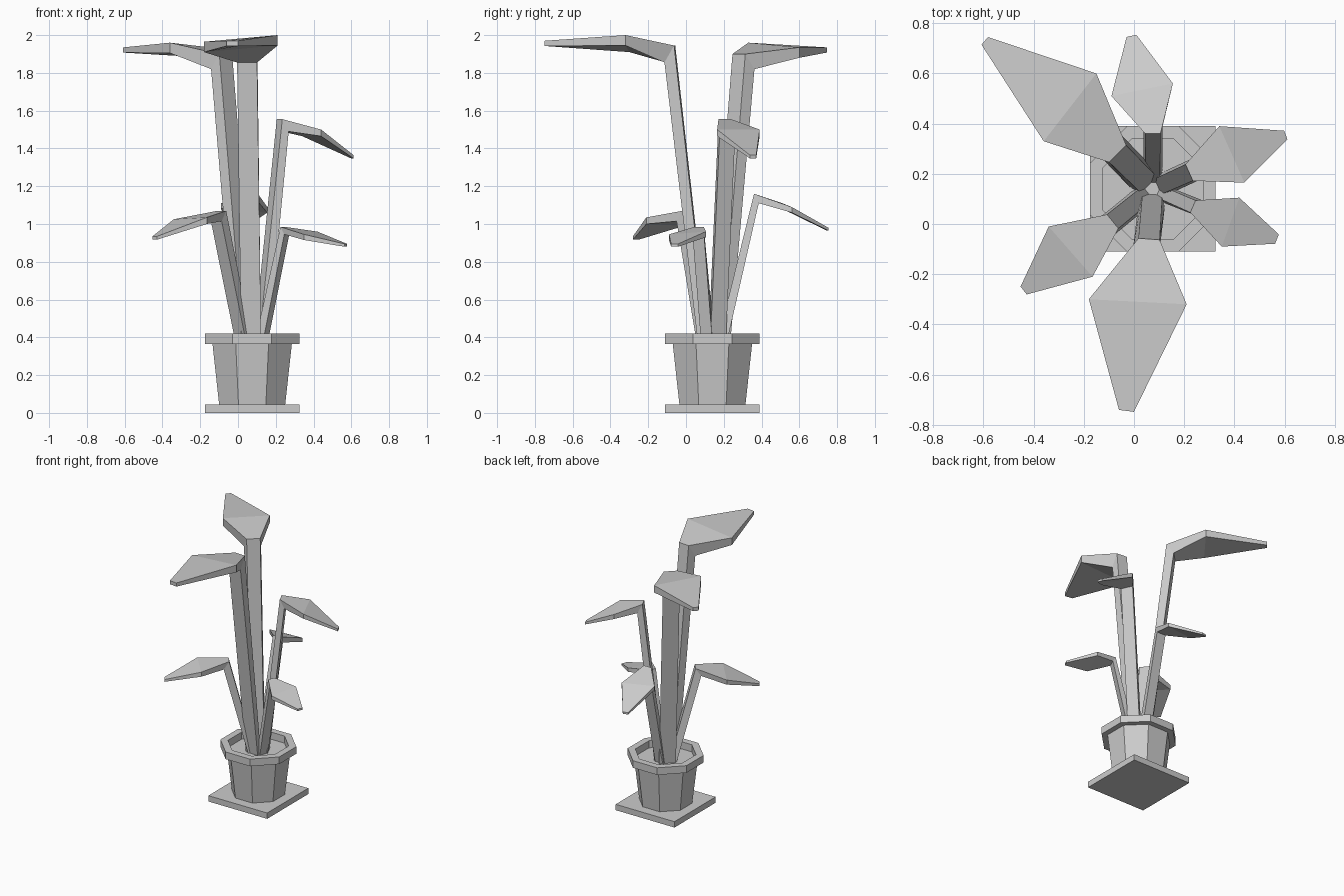
import bpy
import bmesh
from math import pi, cos, sin
from mathutils import Vector

cube = bpy.data.objects.get("Cube")
if cube:
    bpy.data.objects.remove(cube, do_unlink=True)

grey = bpy.data.materials.new("plain_grey")
grey.use_nodes = True
grey.diffuse_color = (0.6, 0.6, 0.6, 1)
grey.node_tree.nodes["Principled BSDF"].inputs["Base Color"].default_value = grey.diffuse_color

CENTRE = Vector((0.075, 0.14, 0))
SOIL_Z = 0.365


def loft(name, rings):
    """Bridge equal rings of points into one closed, flat-shaded object."""
    bm = bmesh.new()
    loops = [[bm.verts.new(p) for p in ring] for ring in rings]
    count = len(loops[0])
    for low, high in zip(loops, loops[1:]):
        for i in range(count):
            j = (i + 1) % count
            bm.faces.new((low[i], low[j], high[j], high[i]))
    bm.faces.new(loops[0][::-1])
    bm.faces.new(loops[-1])
    bmesh.ops.recalc_face_normals(bm, faces=bm.faces)
    mesh = bpy.data.meshes.new(name)
    bm.to_mesh(mesh)
    bm.free()
    mesh.materials.append(grey)
    obj = bpy.data.objects.new(name, mesh)
    bpy.context.collection.objects.link(obj)
    return obj


def polygon(sides, apothem, z):
    """Regular polygon around the pot axis with flat sides facing the axes."""
    radius = apothem / cos(pi / sides)
    angles = [(2 * i + 1) * pi / sides for i in range(sides)]
    return [CENTRE + Vector((radius * cos(a), radius * sin(a), z)) for a in angles]


def pair(middle, across, half):
    return [middle + across * half, middle - across * half]


def stalk(name, elbow_top, elbow_under, half, wide_left, wide_right, tip, tip_half, thick):
    """Four-sided stem that folds over at an elbow into a kite-shaped leaf."""
    top, under, left, right, end = map(
        Vector, (elbow_top, elbow_under, wide_left, wide_right, tip))
    out = top - CENTRE
    out.z = 0
    out.normalize()
    side = Vector((-out.y, out.x, 0))
    run = end - top
    run.z = 0
    run.normalize()
    tip_side = Vector((-run.y, run.x, 0))
    down = Vector((0, 0, -thick))
    root = CENTRE + Vector((0, 0, SOIL_Z - 0.02))

    def ring(upper, lower):
        return upper + lower[::-1]

    tip_pair = pair(end, tip_side, tip_half)
    loft(name, [
        ring(pair(root + out * 0.02, side, half * 0.75),
             pair(root + out * 0.07, side, half)),
        ring(pair(top, side, half * 0.8), pair(under, side, half)),
        ring([left, right], [left + down, right + down]),
        ring(tip_pair, [p + down * 0.5 for p in tip_pair]),
    ])


# Saucer and pot
loft("saucer", [polygon(4, 0.25, 0), polygon(4, 0.25, 0.045)])
loft("pot", [polygon(8, a, z) for a, z in (
    (0.175, 0.045), (0.21, SOIL_Z), (0.25, SOIL_Z),
    (0.25, 0.42), (0.2, 0.42), (0.2, SOIL_Z))])

# Stems with leaves; left and right of each leaf as seen growing outwards
stalk("front_leaf", (0.06, -0.06, 1.945), (0.048, -0.11, 1.855), 0.053,
      (0.21, -0.32, 2.0), (-0.18, -0.3, 1.965), (-0.03, -0.745, 1.97), 0.03, 0.055)
stalk("back_right_leaf", (-0.065, 0.28, 1.9), (-0.1, 0.32, 1.82), 0.06,
      (-0.36, 0.33, 1.96), (-0.15, 0.6, 1.935), (-0.595, 0.73, 1.935), 0.02, 0.055)
stalk("back_leaf", (0.075, 0.36, 1.16), (0.075, 0.385, 1.11), 0.038,
      (-0.09, 0.51, 1.11), (0.155, 0.56, 1.09), (-0.01, 0.75, 0.98), 0.02, 0.03)
stalk("back_left_leaf", (0.22, 0.205, 1.555), (0.25, 0.22, 1.49), 0.045,
      (0.34, 0.39, 1.5), (0.44, 0.165, 1.5), (0.605, 0.355, 1.365), 0.018, 0.035)
stalk("front_left_leaf", (0.235, 0.07, 0.985), (0.258, 0.065, 0.945), 0.033,
      (0.42, 0.105, 0.96), (0.35, -0.09, 0.945), (0.57, -0.06, 0.895), 0.02, 0.03)
stalk("front_right_leaf", (-0.085, 0.01, 1.07), (-0.115, -0.015, 1.015), 0.045,
      (-0.165, -0.21, 1.035), (-0.34, -0.01, 1.025), (-0.44, -0.265, 0.935), 0.02, 0.035)
